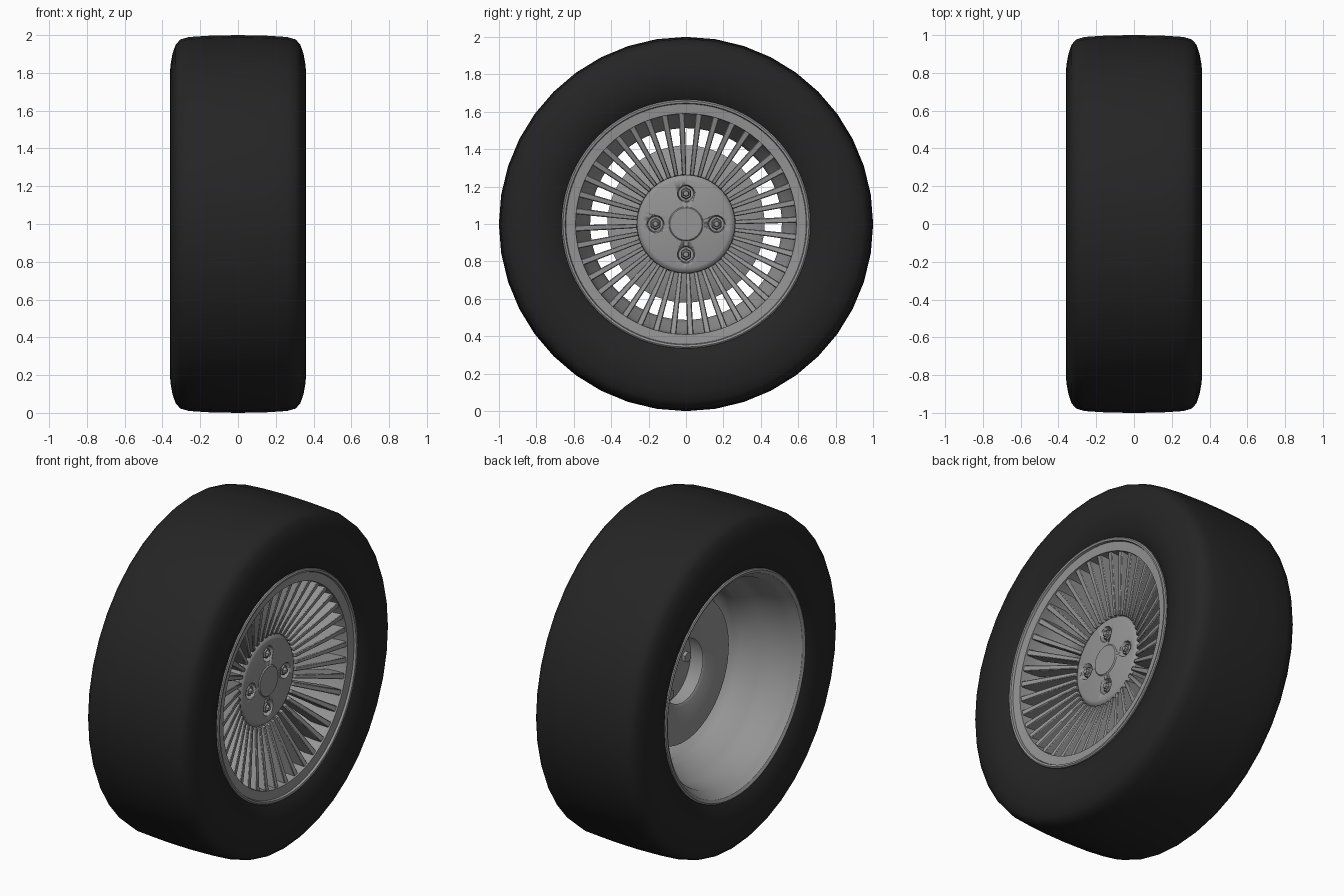
import bpy, bmesh
from math import pi, sin, cos, radians
from mathutils import Matrix, Vector

cube = bpy.data.objects.get("Cube")
if cube:
    bpy.data.objects.remove(cube, do_unlink=True)


def material(name, value, rough):
    m = bpy.data.materials.new(name)
    m.use_nodes = True
    colour = (value, value, value, 1)
    m.diffuse_color = colour
    bsdf = m.node_tree.nodes["Principled BSDF"]
    bsdf.inputs["Base Color"].default_value = colour
    bsdf.inputs["Roughness"].default_value = rough
    return m


RUBBER = material("black rubber", 0.018, 0.8)
ALLOY = material("grey alloy", 0.3, 0.5)
CENTRE = Vector((0, 0, 1))


def finish(name, bm, mat, angle=35):
    bmesh.ops.remove_doubles(bm, verts=bm.verts, dist=1e-5)
    bmesh.ops.recalc_face_normals(bm, faces=bm.faces)
    me = bpy.data.meshes.new(name)
    bm.to_mesh(me)
    bm.free()
    me.materials.append(mat)
    ob = bpy.data.objects.new(name, me)
    ob.location = CENTRE
    bpy.context.collection.objects.link(ob)
    bpy.ops.object.select_all(action="DESELECT")
    ob.select_set(True)
    bpy.context.view_layer.objects.active = ob
    bpy.ops.object.shade_smooth_by_angle(angle=radians(angle))
    return ob


def lathe(name, profile, segs, mat, closed=False, offset=(0, 0), angle=35):
    """Turn (x, radius) points round the axle; offset is (y, z)."""
    bm = bmesh.new()
    verts = [bm.verts.new((x, 0, r)) for x, r in profile]
    edges = [bm.edges.new(p) for p in zip(verts, verts[1:])]
    if closed:
        edges.append(bm.edges.new((verts[-1], verts[0])))
    bmesh.ops.spin(bm, geom=verts + edges, cent=(0, 0, 0), axis=(1, 0, 0),
                   angle=2 * pi, steps=segs, use_merge=True)
    bmesh.ops.translate(bm, verts=bm.verts, vec=(0, *offset))
    return finish(name, bm, mat, angle)


# Tyre: half section mirrored across the wheel plane
half = [(0.31, 0.65), (0.325, 0.67), (0.347, 0.72), (0.36, 0.79), (0.358, 0.84),
        (0.347, 0.9), (0.33, 0.95), (0.305, 0.977), (0.26, 0.99), (0.15, 0.997)]
tyre = half + [(0, 1.0)] + [(-x, r) for x, r in reversed(half)]
lathe("tyre", tyre, 40, RUBBER, closed=True, angle=60)

# Rim: front lip, face, waisted barrel, rear lip
lathe("rim_barrel", [
    (0.30, 0.668), (0.33, 0.664), (0.335, 0.657), (0.333, 0.646), (0.32, 0.642),
    (0.315, 0.59), (0.25, 0.585), (0.19, 0.57), (0.1, 0.53), (0.05, 0.512),
    (-0.02, 0.518), (-0.1, 0.565), (-0.15, 0.585), (-0.26, 0.6), (-0.29, 0.62),
    (-0.325, 0.637), (-0.335, 0.655), (-0.33, 0.664), (-0.30, 0.668)],
    80, ALLOY, closed=True)

# Hub face in front, drum with a hollow back behind it
hub = lathe("hub", [
    (0.2, 0), (0.2, 0.235), (0.195, 0.25), (0.18, 0.262), (0.09, 0.265),
    (0.07, 0.375), (0.05, 0.42), (0.01, 0.42), (0.01, 0.2), (0.02, 0.185),
    (0.02, 0.215), (0.12, 0.215), (0.12, 0)], 64, ALLOY)
lathe("centre_cap", [(0.19, 0), (0.206, 0), (0.206, 0.086), (0.2, 0.092), (0.19, 0.092)],
      32, ALLOY)

# Four lug wells with nuts
for i in range(4):
    a = i * pi / 2
    spot = (0.163 * cos(a), 0.163 * sin(a))
    cutter = lathe("lug_well_cutter", [(0.155, 0), (0.155, 0.04), (0.23, 0.05), (0.23, 0)],
                   24, ALLOY, offset=spot)
    cutter.hide_render = True
    cut = hub.modifiers.new("lug_well", "BOOLEAN")
    cut.object = cutter
    cut.solver = "EXACT"
    bpy.context.view_layer.objects.active = hub
    bpy.ops.object.modifier_apply(modifier=cut.name)
    bpy.data.objects.remove(cutter, do_unlink=True)
    lathe(f"lug_nut_{i + 1}", [(0.1, 0), (0.1, 0.032), (0.185, 0.032), (0.195, 0.026),
                               (0.195, 0.018), (0.21, 0.014), (0.213, 0)],
          6, ALLOY, offset=spot, angle=20)
    lathe(f"lug_stud_{i + 1}", [(0.125, 0), (0.105, 0), (0.105, 0.025), (0.125, 0.025)],
          12, ALLOY, offset=spot)

# Ring of thin fin spokes sloping from the rim face down to the hub
FINS = 40
bm = bmesh.new()
outline = [(0.31, 0.6, 0.017), (0.2, 0.262, 0.011), (0.1, 0.255, 0.011), (0.2, 0.585, 0.017)]
for i in range(FINS):
    turn = Matrix.Rotation(2 * pi * (i + 0.25) / FINS, 3, "X")
    sides = [[bm.verts.new(turn @ Vector((x, s * w, r))) for x, r, w in outline]
             for s in (-1, 1)]
    for side in sides:
        bm.faces.new(side)
    for j in range(4):
        k = (j + 1) % 4
        bm.faces.new((sides[0][j], sides[0][k], sides[1][k], sides[1][j]))
spokes = finish("fin_spokes", bm, ALLOY, 30)
bevel = spokes.modifiers.new("soft_edges", "BEVEL")
bevel.width = 0.004
bevel.segments = 1
